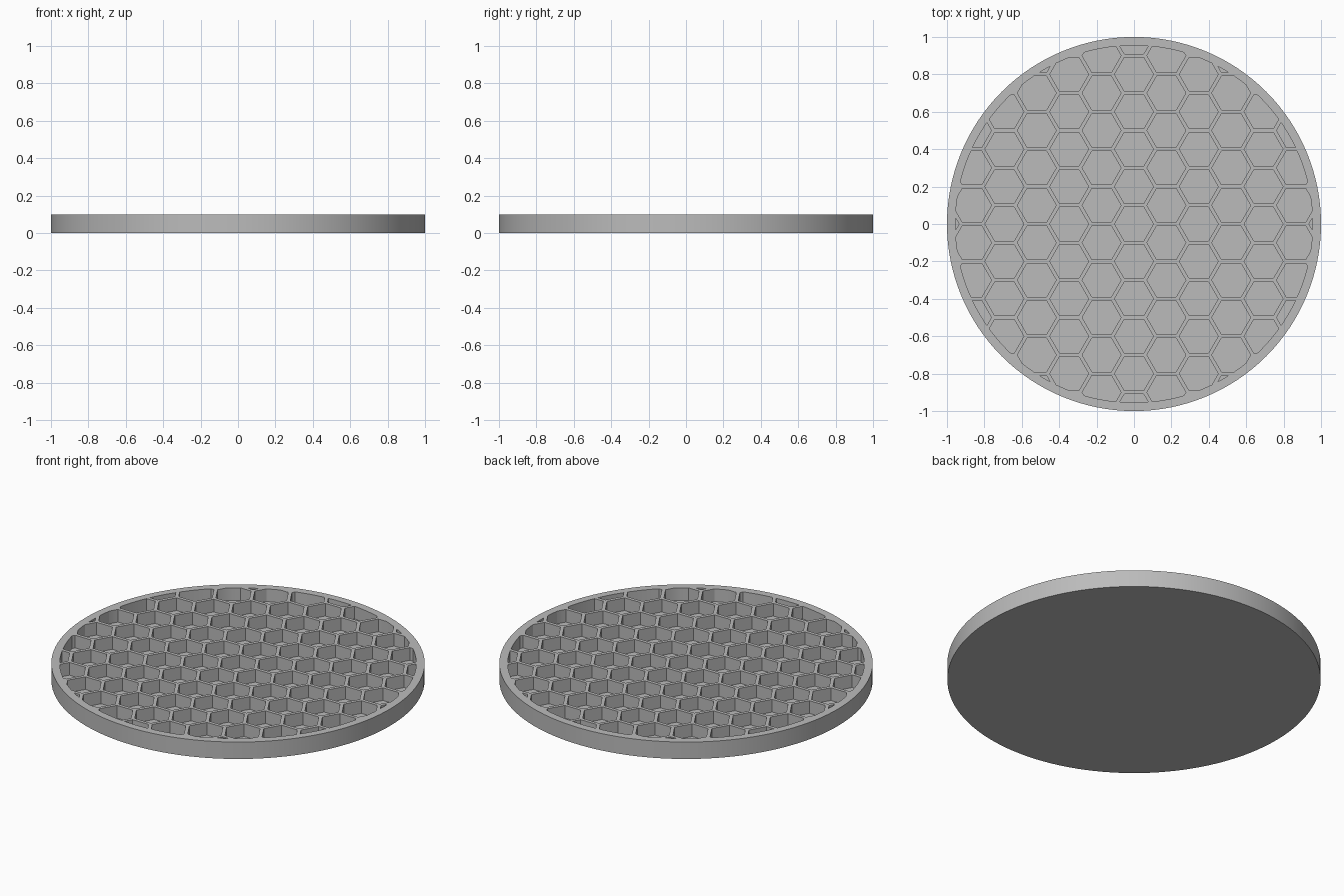
import bpy
import bmesh
from math import pi, sqrt, radians, hypot
from mathutils import Matrix

cube = bpy.data.objects.get("Cube")
if cube:
    bpy.data.objects.remove(cube, do_unlink=True)

RADIUS, HEIGHT, FLOOR = 1.0, 0.1, 0.025
INNER = 0.955            # inside radius of the rim
PITCH, WALL = 0.2, 0.02  # cell spacing and wall thickness
SEGMENTS = 128

grey = bpy.data.materials.new("plain grey")
grey.use_nodes = True
colour = (0.5, 0.5, 0.5, 1)
grey.diffuse_color = colour
grey.node_tree.nodes["Principled BSDF"].inputs["Base Color"].default_value = colour


def prism(bm, x, y, z0, z1, radius, sides):
    """Add an upright prism with its first corner on the x axis."""
    ring = [Matrix.Rotation(2 * pi * i / sides, 2) for i in range(sides)]
    pts = [(x + radius * m[0][0], y + radius * m[1][0]) for m in ring]
    low = [bm.verts.new((px, py, z0)) for px, py in pts]
    high = [bm.verts.new((px, py, z1)) for px, py in pts]
    bm.faces.new(low[::-1])
    bm.faces.new(high)
    for i in range(sides):
        j = (i + 1) % sides
        bm.faces.new((low[i], low[j], high[j], high[i]))


def make_object(name, bm):
    mesh = bpy.data.meshes.new(name)
    bm.to_mesh(mesh)
    bm.free()
    mesh.materials.append(grey)
    obj = bpy.data.objects.new(name, mesh)
    bpy.context.collection.objects.link(obj)
    return obj


def apply_boolean(obj, other, operation):
    mod = obj.modifiers.new("cut", "BOOLEAN")
    mod.object, mod.operation, mod.solver = other, operation, "EXACT"
    bpy.ops.object.select_all(action="DESELECT")
    obj.select_set(True)
    bpy.context.view_layer.objects.active = obj
    bpy.ops.object.modifier_apply(modifier=mod.name)
    bpy.data.objects.remove(other, do_unlink=True)


# Honeycomb pockets: flat-topped hexagons, odd columns shifted half a cell
cell_radius = (PITCH - WALL) / sqrt(3)
bm = bmesh.new()
for col in range(-6, 7):
    for row in range(-6, 7):
        x = col * PITCH * sqrt(3) / 2
        y = (row + (col % 2) / 2) * PITCH
        if hypot(x, y) < INNER + cell_radius:
            prism(bm, x, y, FLOOR, HEIGHT + 0.1, cell_radius, 6)
pockets = make_object("pocket_cutter", bm)
pockets.hide_render = True

# Trim the pockets to the inside of the rim
bm = bmesh.new()
prism(bm, 0, 0, 0, HEIGHT + 0.05, INNER, SEGMENTS)
apply_boolean(pockets, make_object("rim_trimmer", bm), "INTERSECT")

# Disc with the pockets cut into its top
bm = bmesh.new()
prism(bm, 0, 0, 0, HEIGHT, RADIUS, SEGMENTS)
disc = make_object("honeycomb_disc", bm)
apply_boolean(disc, pockets, "DIFFERENCE")
bpy.ops.object.shade_smooth_by_angle(angle=radians(30))
